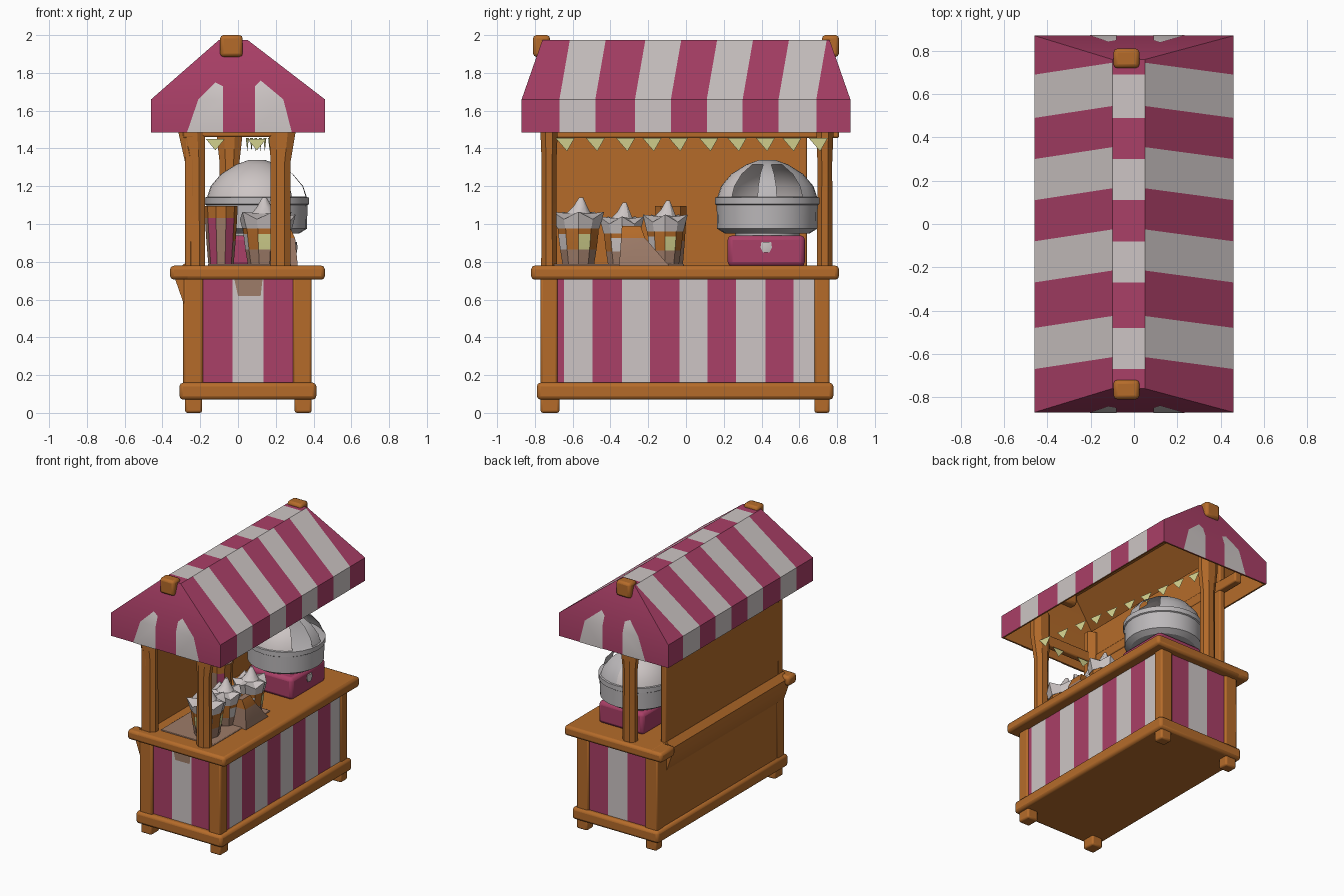
import bpy, bmesh, math

if "Cube" in bpy.data.objects:
    bpy.data.objects.remove(bpy.data.objects["Cube"])

def material(name, col):
    m = bpy.data.materials.new(name)
    m.diffuse_color = (*col, 1)
    m.use_nodes = True
    m.node_tree.nodes["Principled BSDF"].inputs["Base Color"].default_value = m.diffuse_color
    return m

WOOD = material("wood_brown", (0.46, 0.148, 0.023))
PINK = material("raspberry_pink", (0.40, 0.05, 0.135))
WHITE = material("warm_white", (0.61, 0.56, 0.555))
TAN = material("tan", (0.34, 0.20, 0.14))
CREAM = material("pale_yellow", (0.65, 0.64, 0.27))
METAL = material("light_grey", (0.50, 0.48, 0.49))

def mesh(name, verts, faces, mats, idx=None):
    me = bpy.data.meshes.new(name)
    me.from_pydata(verts, [], faces)
    for m in mats:
        me.materials.append(m)
    if idx:
        for p, i in zip(me.polygons, idx):
            p.material_index = i
    bm = bmesh.new()
    bm.from_mesh(me)
    bmesh.ops.remove_doubles(bm, verts=bm.verts, dist=1e-5)
    bmesh.ops.recalc_face_normals(bm, faces=bm.faces)
    bm.to_mesh(me)
    bm.free()
    ob = bpy.data.objects.new(name, me)
    bpy.context.collection.objects.link(ob)
    return ob

def box(name, x, y, z, mat, bevel=0.0):
    v = [(a, b, c) for a in x for b in y for c in z]
    f = [(0, 1, 3, 2), (4, 6, 7, 5), (0, 4, 5, 1), (2, 3, 7, 6), (0, 2, 6, 4), (1, 5, 7, 3)]
    ob = mesh(name, v, f, [mat])
    if bevel:
        b = ob.modifiers.new("bevel", 'BEVEL')
        b.width, b.segments = bevel, 2
    return ob

def loft(name, rings, n, mats, rule=None, keep=None, spike=None, turn=0.0):
    """rings: (cx, cy, z, rx, ry); spike: {ring: (radius factor, drop) on odd corners}"""
    v, f, idx = [], [], []
    for i, (cx, cy, z, rx, ry) in enumerate(rings):
        for j in range(n):
            a = 2 * math.pi * j / n + turn
            k, d = spike.get(i, (1, 0)) if spike and j % 2 else (1, 0)
            v.append((cx + rx * k * math.cos(a), cy + ry * k * math.sin(a), z - d))
    for i in range(len(rings) - 1):
        for j in range(n):
            if keep and not keep(i, j):
                continue
            k = (j + 1) % n
            f.append((i * n + j, i * n + k, i * n + n + k, i * n + n + j))
            idx.append(rule(i, j) if rule else 0)
    f += [tuple(range(n))[::-1], tuple(range(len(v) - n, len(v)))]
    return mesh(name, v, f, mats, idx + [0, 0])

# Base: feet, rail, body, corner posts
for sx in ((-0.28, -0.19), (0.30, 0.39)):
    for sy in ((-0.77, -0.67), (0.68, 0.76)):
        box("foot", sx, sy, (0, 0.09), WOOD, 0.012)
box("base_rail", (-0.31, 0.415), (-0.79, 0.78), (0.07, 0.16), WOOD, 0.02)
box("body", (-0.285, 0.37), (-0.735, 0.73), (0.12, 0.73), WOOD)
for sx in ((-0.29, -0.185), (0.29, 0.39)):
    for sy in ((-0.77, -0.68), (0.68, 0.76)):
        box("corner_post", sx, sy, (0.14, 0.72), WOOD, 0.012)

# Striped panels on the counter side and both ends
def striped_panel(name, bounds, place):
    v, f, idx = [], [], []
    for i in range(len(bounds) - 1):
        a, b = bounds[i], bounds[i + 1]
        v += [place(a, 0.155), place(b, 0.155), place(b, 0.71), place(a, 0.71)]
        f.append(tuple(range(4 * i, 4 * i + 4)))
        idx.append(i % 2)
    mesh(name, v, f, [PINK, WHITE], idx)

striped_panel("front_panel", [-0.68, -0.645, -0.495, -0.34, -0.19, -0.035, 0.115, 0.265, 0.42, 0.57, 0.68],
              lambda t, z: (0.38, t, z))
for y in (-0.75, 0.745):
    striped_panel("end_panel", [-0.185, -0.03, 0.135, 0.29], lambda t, z: (t, y, z))
mesh("end_panel_patch", [(-0.02, -0.753, 0.71), (0.13, -0.753, 0.71), (0.12, -0.753, 0.62), (0.0, -0.753, 0.62)],
     [(0, 1, 2, 3)], [TAN])

# Counter with lips past the back wall
box("counter", (-0.285, 0.46), (-0.82, 0.81), (0.705, 0.78), WOOD, 0.02)
for sy in ((-0.82, -0.72), (0.64, 0.81)):
    box("counter_lip", (-0.36, -0.2), sy, (0.706, 0.779), WOOD, 0.02)

# Back wall, with a sloped ledge merging the counter into it
box("back_wall", (-0.28, -0.235), (-0.765, 0.64), (0.70, 1.74), WOOD, 0.008)
LEDGE = [(-0.27, 0.56), (-0.288, 0.58), (-0.33, 0.70), (-0.33, 0.75), (-0.285, 0.79), (-0.27, 0.78)]
n = len(LEDGE)
mesh("back_ledge", [(x, y, z) for y in (-0.765, 0.64) for x, z in LEDGE],
     [(i, (i + 1) % n, n + (i + 1) % n, n + i) for i in range(n)] + [tuple(range(n)), tuple(range(n, 2 * n))], [WOOD])

# Roof posts and the beams they carry
def post(name, cx, cy, lean, top):
    loft(name, [(cx, cy, 0.77, 0.058, 0.045), (cx, cy, 1.32, 0.056, 0.042),
                (cx + lean, cy, 1.5, 0.078, 0.05), (cx + lean, cy, top, 0.078, 0.05)],
         8, [WOOD], turn=math.pi / 8)
post("front_left_post", -0.227, -0.725, -0.02, 1.7)
post("front_right_post", 0.225, -0.725, 0.01, 1.7)
post("rear_post", -0.045, 0.735, 0.0, 1.9)
box("cross_beam", (-0.28, 0.28), (-0.75, -0.70), (1.46, 1.54), WOOD, 0.01)
box("back_beam", (-0.29, -0.23), (-0.77, 0.81), (1.455, 1.53), WOOD, 0.01)

# Striped canopy: valance, slope and ridge cap, stripes cut at bounds
CUTS = [-0.67, -0.48, -0.27, -0.08, 0.11, 0.30, 0.49, 0.69]
XL, XR, ZT, ZE, ZB, EY, TY = -0.10, 0.05, 1.975, 1.66, 1.485, 0.87, 0.76
def row(x, z, shift, end):
    return [(x, y, z) for y in [-end] + [c + shift for c in CUTS] + [end]]
strips = [(row(XL, ZT, 0, TY), row(XR, ZT, 0, TY))]
for s, xt in ((-1, XL), (1, XR)):
    strips.append((row(s * 0.46, ZB, 0, EY), row(s * 0.46, ZE, 0, EY)))
    strips.append((row(s * 0.46, ZE, 0, EY), row(xt, ZT, 0.055, TY)))
v, f, idx = [], [], []
for a, b in strips:
    for i in range(len(a) - 1):
        n = len(v)
        v += [a[i], a[i + 1], b[i + 1], b[i]]
        f.append((n, n + 1, n + 2, n + 3))
        idx.append(i % 2)
def shell_ends(d):
    out = []
    for s in (-1, 1):
        e, t, w = s * (EY - d), s * (TY - d), 0.46 - d
        out.append([(-w, e, ZB), (w, e, ZB), (w, e, ZE), (-w, e, ZE)])
        out.append([(-w, e, ZE), (w, e, ZE), (XR, t, ZT - d), (XL, t, ZT - d)])
    return out
def add(quads, m):
    for q in quads:
        f.append(tuple(range(len(v), len(v) + len(q))))
        v.extend(q)
        idx.append(m)
add(shell_ends(0), 0)
canopy = mesh("canopy", v, f, [PINK, WHITE], idx)

# Wooden lining and hem under the canopy
D = 0.012
v, f, idx = [], [], []
add(shell_ends(D), 0)
e, t = EY - D, TY - D
for s, xt in ((-1, XL), (1, XR)):
    w, X, Y = s * (0.46 - D), s * 0.46, s * EY
    add([[(w, -e, ZB), (w, e, ZB), (w, e, ZE), (w, -e, ZE)],
         [(w, -e, ZE), (w, e, ZE), (xt, t, ZT - D), (xt, -t, ZT - D)],
         [(X, -EY, ZB), (X, EY, ZB), (w, e, ZB), (w, -e, ZB)],
         [(-0.46, Y, ZB), (0.46, Y, ZB), (0.46 - D, s * e, ZB), (D - 0.46, s * e, ZB)]], 0)
add([[(XL, -t, ZT - D), (XR, -t, ZT - D), (XR, t, ZT - D), (XL, t, ZT - D)]], 0)
mesh("canopy_lining", v, f, [WOOD])

# White patches on both gables
PATCH = [[(-0.27, ZB), (-0.08, ZB), (-0.08, ZE), (-0.21, ZE)],
         [(-0.21, ZE), (-0.08, ZE), (-0.08, 1.73), (-0.12, 1.75)],
         [(0.09, ZB), (0.285, ZB), (0.24, ZE), (0.09, ZE)],
         [(0.09, ZE), (0.24, ZE), (0.12, 1.76), (0.09, 1.73)]]
for s in (-1, 1):
    v, f, idx = [], [], []
    for q in PATCH:
        add([[(x, s * (EY + 0.004 - max(0, z - ZE) * (EY - TY) / (ZT - ZE)), z) for x, z in q]], 0)
    mesh("gable_patch", v, f, [WHITE])
    # ridge beam end
    box("ridge_beam_end", (-0.095, 0.025), sorted((s * 0.72, s * 0.81)), (1.885, 2.0), WOOD, 0.018)

# Bunting running from the front right post to the rear post
v, f, idx = [], [], []
for y in (-0.64, -0.48, -0.32, -0.18, -0.04, 0.12, 0.27, 0.42, 0.56, 0.70):
    x = 0.27 - 0.16 * (y + 0.68)
    add([[(x + 0.008, y - 0.05, 1.455), (x - 0.008, y + 0.05, 1.455), (x, y + 0.01, 1.385)]], 0)
for x in (-0.12, 0.1):
    add([[(x - 0.05, -0.69, 1.45), (x + 0.05, -0.69, 1.45), (x, -0.69, 1.39)]], 0)
mesh("bunting", v, f, [CREAM])

# Candy machine: pink base, neck, bowl, open-fronted dome with a rib
MX, MY = 0.10, 0.43
box("machine_base", (-0.08, 0.30), (0.22, 0.63), (0.775, 0.94), PINK, 0.025)
loft("machine_badge", [(0.30, 0.425, 0.85, 0.012, 0.02), (0.30, 0.425, 0.875, 0.015, 0.035),
                       (0.30, 0.425, 0.905, 0.012, 0.03)], 6, [WHITE])
def ring(z, r):
    return (MX, MY, z, r, r)
loft("machine_neck", [ring(0.93, 0.17), ring(0.97, 0.17)], 16, [METAL])
loft("machine_bowl", [ring(0.95, 0.225), ring(0.975, 0.265), ring(1.10, 0.268), ring(1.105, 0.276),
                      ring(1.14, 0.276), ring(1.145, 0.255)], 24, [METAL])
loft("machine_dome", [ring(1.14, 0.265), ring(1.2, 0.245), ring(1.265, 0.19), ring(1.315, 0.11), ring(1.34, 0.04)],
     32, [METAL, WHITE], rule=lambda i, j: int(8 <= j < 28),
     keep=lambda i, j: i > 2 or 4 <= j <= 27 or j in (0, 31))

# Treat cups: tan foot, patterned middle, spiky white crown of cream
def cup(name, x, y, r, h, cream, pick):
    z = 0.775
    loft(name, [(x, y, z, r * 0.75, r * 0.75), (x, y, z + h * 0.42, r * 0.88, r * 0.88),
                (x, y, z + h * 0.8, r * 0.97, r * 0.97), (x, y, z + h, r, r)], 10,
         [TAN, PINK, WOOD, CREAM, WHITE],
         rule=lambda i, j: (1 if pick[j] == 1 else 0, pick[j], 2)[i])
    if cream:
        c = z + h
        loft(name + "_cream", [(x, y, c - 0.015, r * 1.02, r * 1.02), (x, y, c + 0.075, r * 1.25, r * 1.25),
                               (x, y, c + 0.065, r * 0.6, r * 0.6), (x, y + 0.01, c + 0.10, r * 0.35, r * 0.35),
                               (x, y + 0.015, c + 0.15, r * 0.1, r * 0.1)],
             10, [WHITE], spike={1: (0.9, 0.04)})
# pattern runs anticlockwise from the counter side
MIX = (3, 2, 0, 1, 2, 4, 2, 3, 4, 2)
cup("cup_near", 0.14, -0.57, 0.115, 0.215, True, MIX)
cup("cup_middle", 0.13, -0.34, 0.10, 0.19, True, (2, 4, 2, 0, 1, 2, 4, 3, 2, 4))
cup("cup_far", 0.18, -0.11, 0.10, 0.20, True, MIX)
cup("tall_cup", -0.09, -0.08, 0.088, 0.32, False, (2, 2, 2, 0, 2, 0, 1, 0, 1, 2))
# Tan treat block with a brown top, and tray beside the cups
loft("treat_block", [(0.26, -0.22, 0.775, 0.08, 0.19), (0.26, -0.28, 0.925, 0.06, 0.09), (0.25, -0.29, 0.99, 0.03, 0.07)],
     4, [TAN, WOOD], rule=lambda i, j: i, turn=math.pi / 4)
box("treat_tray", (-0.16, 0.28), (-0.70, -0.01), (0.775, 0.788), TAN, 0.004)

# Smooth rounded parts, keep hard edges; the cloth canopy is softer
bpy.ops.object.select_all(action='SELECT')
bpy.context.view_layer.objects.active = canopy
bpy.ops.object.shade_smooth_by_angle(angle=math.radians(32))
bpy.ops.object.select_all(action='DESELECT')
canopy.select_set(True)
bpy.ops.object.shade_smooth_by_angle(angle=math.radians(55))
